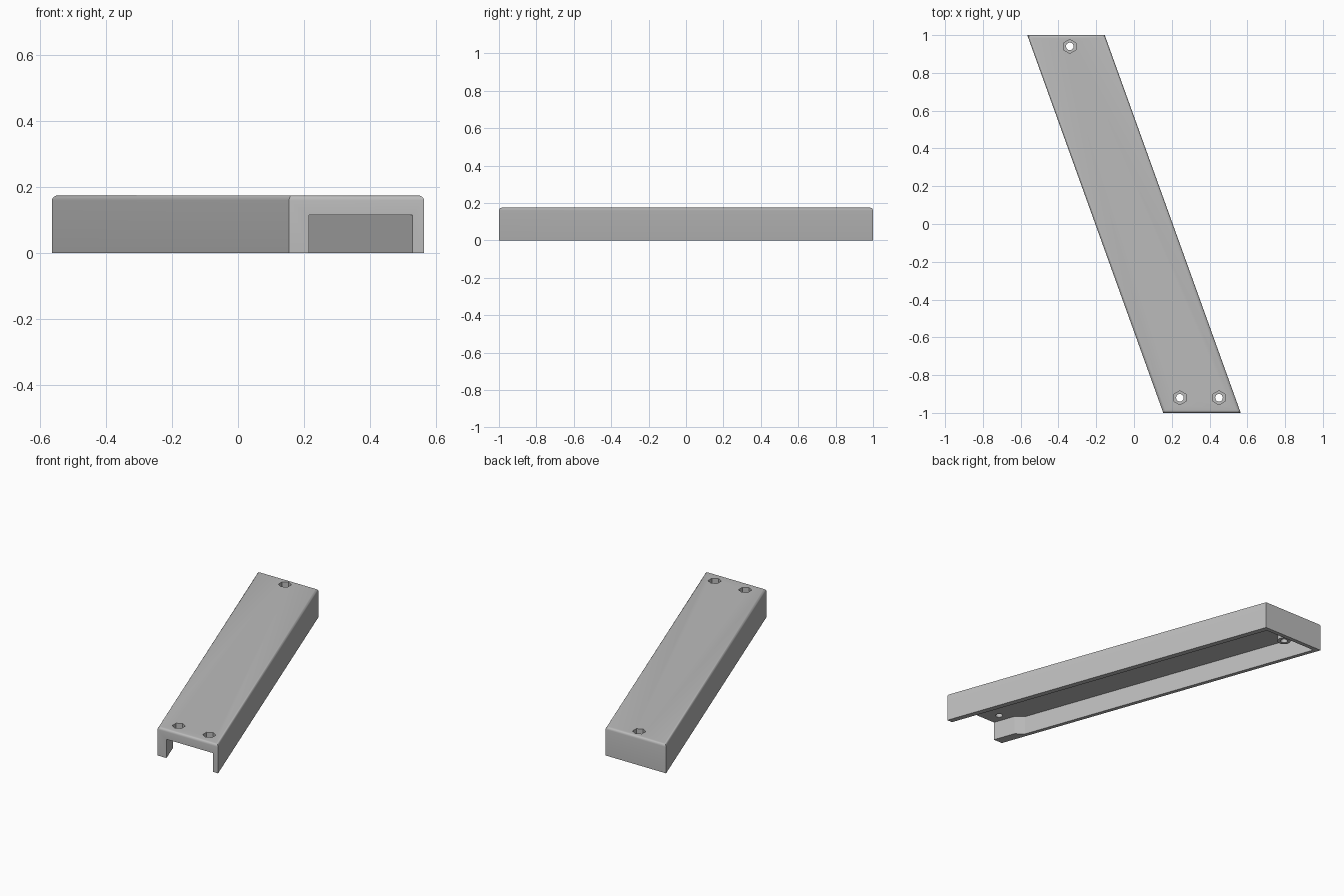
import bpy, bmesh, math

if "Cube" in bpy.data.objects:
    bpy.data.objects.remove(bpy.data.objects["Cube"])

H = 0.175        # overall height
CEIL = 0.115     # underside of the top plate
SHEAR = -0.36    # sideways lean per unit of depth

grey = bpy.data.materials.new("mid_grey")
grey.diffuse_color = (0.50, 0.50, 0.50, 1)
grey.use_nodes = True
grey.node_tree.nodes["Principled BSDF"].inputs["Base Color"].default_value = grey.diffuse_color


def prism(name, pts, z0, z1, top_bevel=0):
    """Extrude a flat outline from z0 to z1, optionally rounding its top rim."""
    bm = bmesh.new()
    base = bm.faces.new([bm.verts.new((x, y, z0)) for x, y in pts])
    ext = bmesh.ops.extrude_face_region(bm, geom=[base])["geom"]
    for v in ext:
        if isinstance(v, bmesh.types.BMVert):
            v.co.z = z1
    bmesh.ops.recalc_face_normals(bm, faces=bm.faces)
    if top_bevel:
        rim = [e for e in bm.edges if all(v.co.z > z1 - 1e-5 for v in e.verts)]
        bmesh.ops.bevel(bm, geom=rim, offset=top_bevel, segments=4,
                        profile=0.5, affect='EDGES')
    me = bpy.data.meshes.new(name)
    bm.to_mesh(me)
    bm.free()
    ob = bpy.data.objects.new(name, me)
    ob.data.materials.append(grey)
    bpy.context.collection.objects.link(ob)
    return ob


def lean(x, y):
    """Shift a position given at the front edge along the slanted sides."""
    return (x + SHEAR * (y + 1), y)


def ngon(cx, cy, r, n, turn=0):
    return [(cx + r * math.cos(turn + i * math.tau / n),
             cy + r * math.sin(turn + i * math.tau / n)) for i in range(n)]


def combine(target, other, operation):
    mod = target.modifiers.new(operation.lower(), 'BOOLEAN')
    mod.object, mod.operation, mod.solver = other, operation, 'EXACT'
    bpy.context.view_layer.objects.active = target
    bpy.ops.object.modifier_apply(modifier=mod.name)
    bpy.data.objects.remove(other)


# slanted cover with a rounded top rim
cover = prism("cover", [(0.155, -1), (0.565, -1), (-0.155, 1), (-0.565, 1)],
              0, H, 0.015)

# hollow underside, open at the front, leaving a thicker block at the front left
cavity = prism("cavity_cutter", [
    lean(0.215, -1.05), lean(0.53, -1.05), lean(0.53, 0.975),
    lean(0.18, 0.975), lean(0.18, -0.835), lean(0.215, -0.87)], -0.05, CEIL)
combine(cover, cavity, 'DIFFERENCE')

# screw post under the rear hole
post = prism("rear_post", ngon(-0.34, 0.94, 0.038, 24), 0.005, CEIL + 0.02)
combine(cover, post, 'UNION')

# screw holes with hexagonal nut recesses
for x, y in [(0.243, -0.92), (0.45, -0.92), (-0.34, 0.94)]:
    combine(cover, prism("hole_cutter", ngon(x, y, 0.02, 24), -0.1, 0.3), 'DIFFERENCE')
    combine(cover, prism("recess_cutter", ngon(x, y, 0.037, 6, math.pi / 6),
                         H - 0.03, 0.3), 'DIFFERENCE')

# smooth only the rounded rim and the round holes
bpy.ops.object.select_all(action='DESELECT')
cover.select_set(True)
bpy.context.view_layer.objects.active = cover
bpy.ops.object.shade_smooth_by_angle(angle=math.radians(30))
